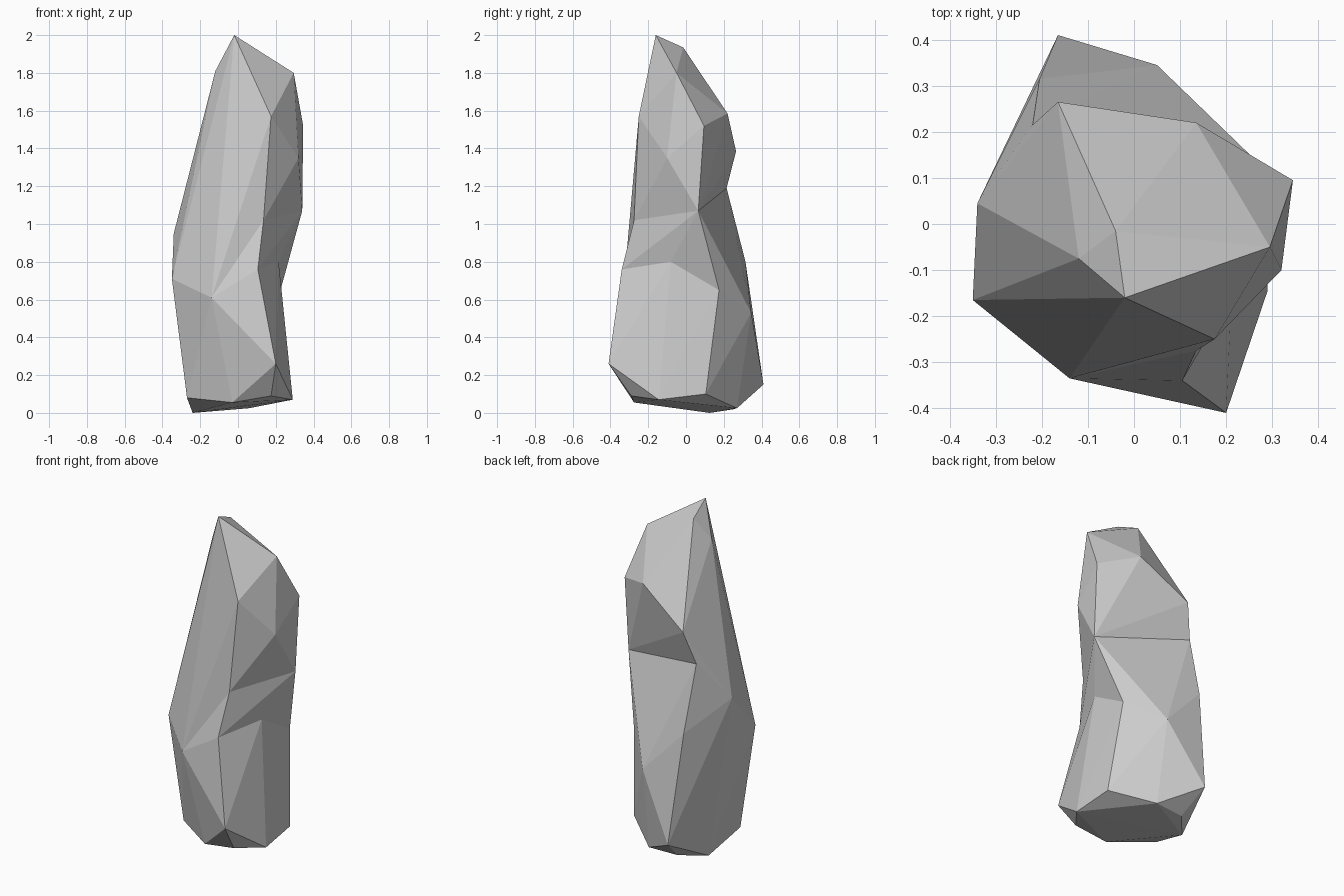
import bpy, bmesh

if "Cube" in bpy.data.objects:
    bpy.data.objects.remove(bpy.data.objects["Cube"])

# Corner points of the rock, grouped by height
base = [(-.27, -.135, .08), (-.03, -.275, .055), (.175, -.29, .09), (.29, -.145, .07),
        (.06, .27, .025), (-.125, .255, .02), (-.24, .125, 0)]
foot = [(.2, -.41, .26), (.277, .105, .10), (-.165, .41, .15)]
left_bulge = [(-.14, -.335, .61), (-.35, -.165, .71), (-.34, .045, .95)]
waist = [(.105, -.34, .76), (.215, -.08, .80), (.225, .175, .65),
         (.05, .345, .53), (-.205, .315, .80)]
neck = [(.135, -.275, 1.02), (.34, .065, 1.07), (-.22, .215, 1.19)]
shoulder = [(.32, -.10, 1.35), (.345, .095, 1.52), (.175, -.25, 1.57),
            (.135, .22, 1.585), (-.165, .265, 1.385)]
peak = [(.295, -.05, 1.80), (-.12, -.075, 1.81), (-.04, -.015, 1.935), (-.02, -.16, 2.0)]


def chunk(name, points):
    """Faceted boulder wrapped around a set of corner points."""
    bm = bmesh.new()
    for p in points:
        bm.verts.new(p)
    res = bmesh.ops.convex_hull(bm, input=bm.verts[:])
    loose = [v for v in bm.verts if not v.link_faces]
    bmesh.ops.delete(bm, geom=loose, context='VERTS')
    bmesh.ops.recalc_face_normals(bm, faces=bm.faces[:])
    me = bpy.data.meshes.new(name)
    bm.to_mesh(me)
    bm.free()
    ob = bpy.data.objects.new(name, me)
    bpy.context.collection.objects.link(ob)
    return ob


# Three stacked chunks; the creases where they meet form the concave waist
rock = chunk("rock_pillar", base + foot + left_bulge + waist)
middle = chunk("rock_middle", left_bulge + waist + neck)
upper = chunk("rock_upper", left_bulge + neck + shoulder + peak)

# Fuse the chunks into a single solid
bpy.context.view_layer.objects.active = rock
for part in (middle, upper):
    part.hide_render = True
    mod = rock.modifiers.new("fuse", 'BOOLEAN')
    mod.operation = 'UNION'
    mod.solver = 'EXACT'
    mod.object = part
    bpy.ops.object.modifier_apply(modifier=mod.name)
    bpy.data.objects.remove(part)
